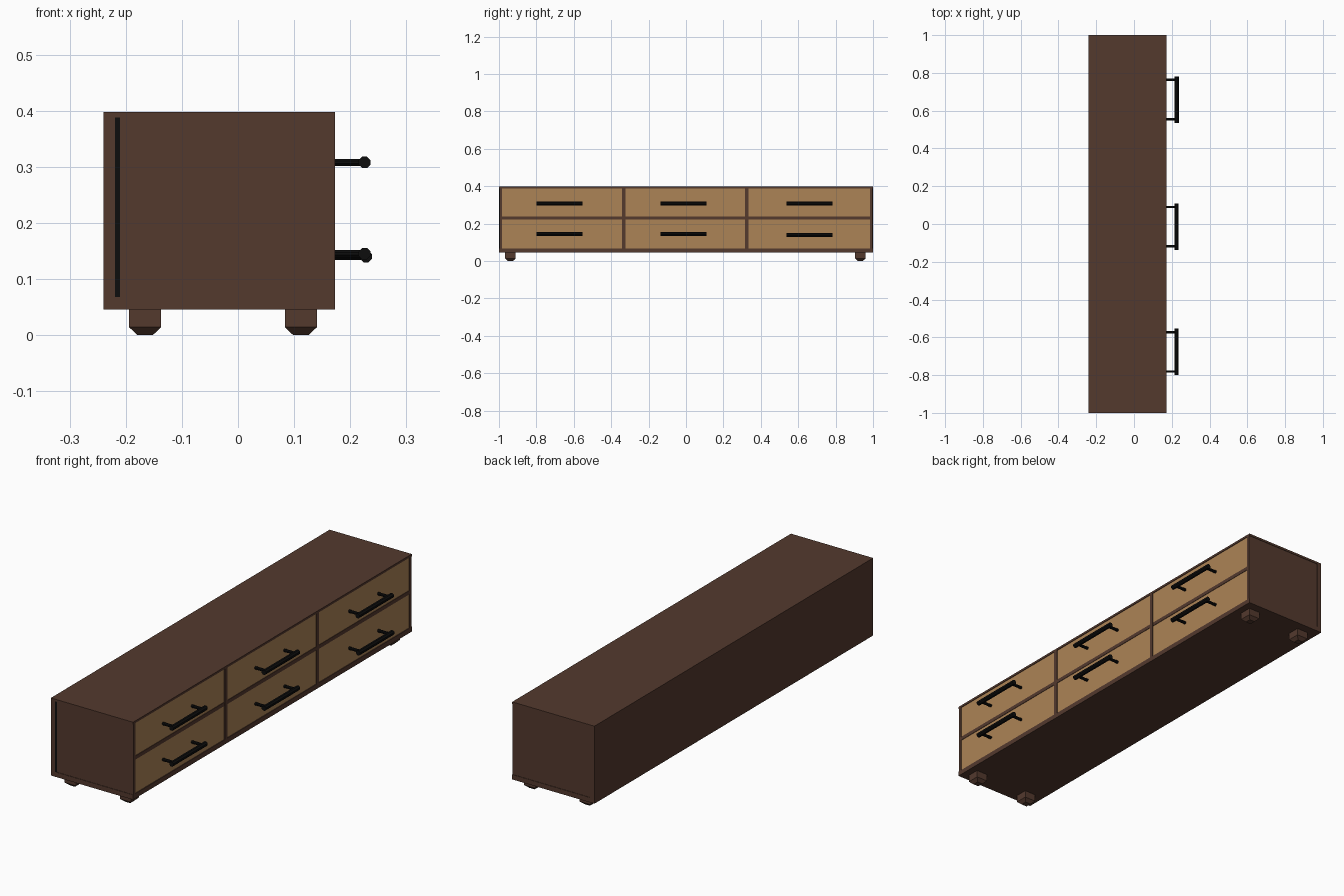
import bpy, bmesh, math
from mathutils import Matrix

if "Cube" in bpy.data.objects:
    bpy.data.objects.remove(bpy.data.objects["Cube"])


def material(name, rgb):
    m = bpy.data.materials.new(name)
    m.diffuse_color = (*rgb, 1)
    m.use_nodes = True
    m.node_tree.nodes["Principled BSDF"].inputs["Base Color"].default_value = m.diffuse_color
    return m


BROWN = material("dark brown wood", (0.087, 0.041, 0.027))
OAK = material("light oak", (0.413, 0.227, 0.092))
BLACK = material("black metal", (0.004, 0.004, 0.004))


def finish(name, bm, mat):
    bmesh.ops.recalc_face_normals(bm, faces=bm.faces)
    me = bpy.data.meshes.new(name)
    bm.to_mesh(me)
    bm.free()
    me.materials.append(mat)
    ob = bpy.data.objects.new(name, me)
    bpy.context.collection.objects.link(ob)
    return ob


def add_box(bm, x, y, z):
    mat = Matrix.Translation(((x[0] + x[1]) / 2, (y[0] + y[1]) / 2, (z[0] + z[1]) / 2))
    mat = mat @ Matrix.Diagonal((x[1] - x[0], y[1] - y[0], z[1] - z[0], 1))
    return bmesh.ops.create_cube(bm, size=1, matrix=mat)["verts"]


def box(name, x, y, z, mat):
    bm = bmesh.new()
    add_box(bm, x, y, z)
    return finish(name, bm, mat)


def add_rod(bm, center, axis, radius, length, sides=8):
    rot = Matrix.Rotation(math.pi / 2, 4, "Y" if axis == "X" else "X")
    spin = Matrix.Rotation(math.pi / sides, 4, "Z")
    bmesh.ops.create_cone(bm, cap_ends=True, segments=sides, radius1=radius, radius2=radius,
                          depth=length, matrix=Matrix.Translation(center) @ rot @ spin)


BACK, FRONT = -0.24, 0.173

# Carcass boards
box("top_board", (BACK, FRONT), (-1, 1), (0.388, 0.398), BROWN)
box("bottom_board", (BACK, FRONT), (-1, 1), (0.046, 0.068), BROWN)
box("back_panel", (BACK, -0.219), (-1, 1), (0.068, 0.388), BROWN)
for s, label in ((-1, "left"), (1, "right")):
    box(label + "_side_panel", (-0.21, FRONT), sorted((s * 0.984, s * 0.998)), (0.068, 0.388), BROWN)
box("left_seam_strip", (-0.219, -0.21), (-0.999, -0.984), (0.068, 0.388), BLACK)
box("right_seam_strip", (-0.219, -0.21), (0.984, 0.998), (0.068, 0.388), BROWN)

# Dividers between the drawers
for i, y in enumerate((-0.333, 0.325)):
    box(f"upright_divider_{i}", (-0.219, FRONT), (y - 0.009, y + 0.009), (0.068, 0.388), BROWN)
box("shelf_divider", (-0.219, FRONT - 0.001), (-0.984, 0.984), (0.221, 0.238), BROWN)

# Drawer fronts and handles
columns = ((-0.984, -0.342, -0.677), (-0.324, 0.316, -0.014), (0.334, 0.984, 0.659))
rows = ((0.068, 0.221, 0.145), (0.238, 0.388, 0.308))
for r, (z0, z1, hz) in enumerate(rows):
    for c, (y0, y1, hy) in enumerate(columns):
        box(f"drawer_front_{r}_{c}", (0.15, FRONT - 0.003), (y0, y1), (z0, z1), OAK)
        low = r == 0 and c == 2          # this handle sits a little lower
        z = hz - (0.005 if low else 0)
        x = 0.2285 if low else 0.2255
        bm = bmesh.new()
        add_rod(bm, (x, hy, z), "Y", 0.0112, 0.246)
        for s in (-1, 1):
            add_rod(bm, ((0.165 + x) / 2, hy + s * 0.104, z), "X", 0.0068, x - 0.165)
        finish(f"handle_{r}_{c}", bm, BLACK)

# Square feet with tapered tips
for i, fx in enumerate((-0.1655, 0.112)):
    for j, fy in enumerate((-0.939, 0.932)):
        bm = bmesh.new()
        h = 0.0285
        add_box(bm, (fx - h, fx + h), (fy - h, fy + h), (0.014, 0.047))
        base = min(bm.faces, key=lambda f: f.calc_center_median().z)
        tip = bmesh.ops.extrude_face_region(bm, geom=[base])["geom"]
        bmesh.ops.delete(bm, geom=[base], context="FACES_ONLY")
        for v in (g for g in tip if isinstance(g, bmesh.types.BMVert)):
            v.co = (fx + (v.co.x - fx) * 0.48, fy + (v.co.y - fy) * 0.48, 0.0)
        finish(f"foot_{i}_{j}", bm, BROWN)
